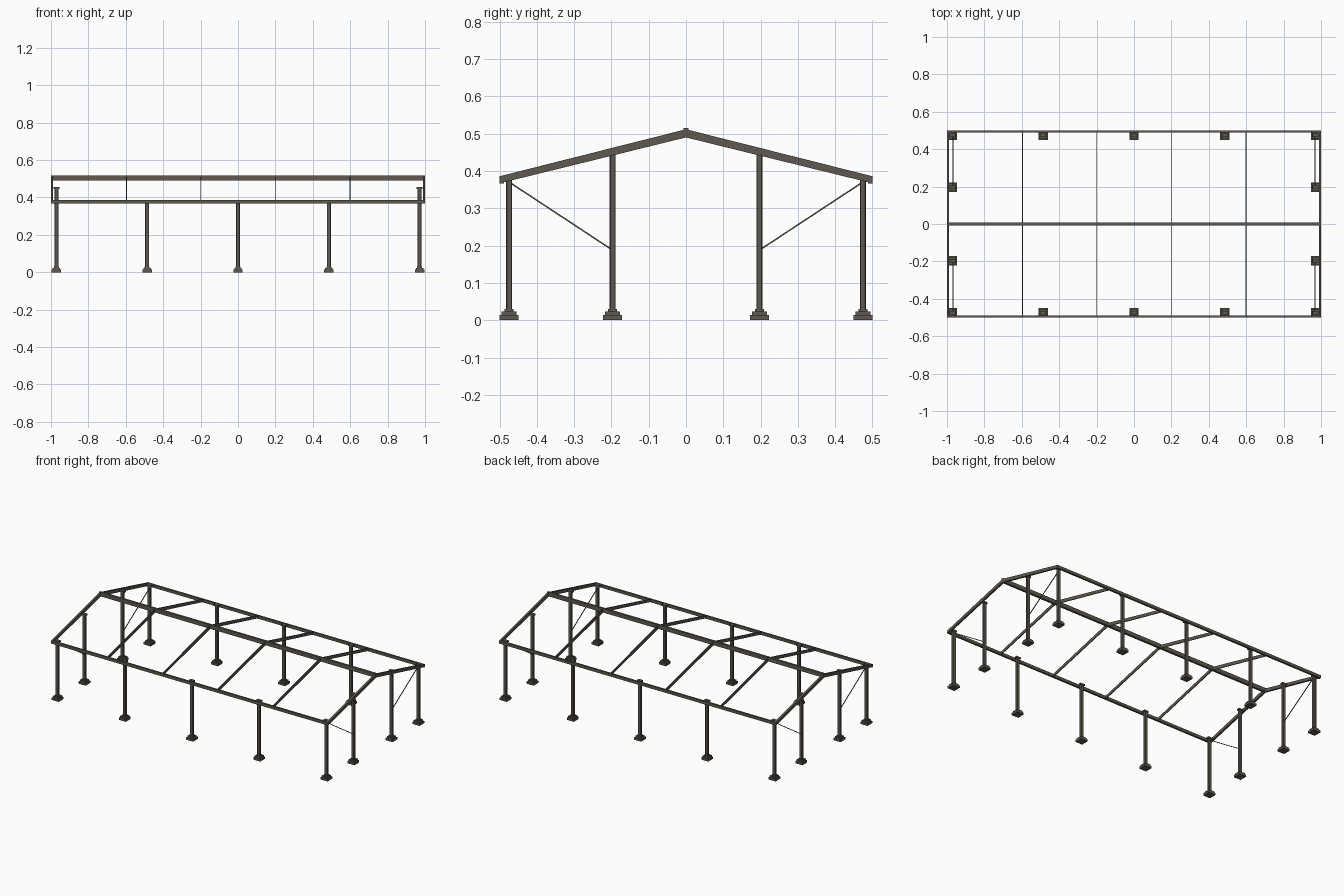
import bpy, bmesh, math
from mathutils import Vector

if "Cube" in bpy.data.objects:
    bpy.data.objects.remove(bpy.data.objects["Cube"])

steel = bpy.data.materials.new("dark weathered steel")
steel.diffuse_color = (0.112, 0.1, 0.082, 1)
steel.use_nodes = True
steel.node_tree.nodes["Principled BSDF"].inputs["Base Color"].default_value = steel.diffuse_color


def finish(name, bm):
    bmesh.ops.recalc_face_normals(bm, faces=bm.faces)
    me = bpy.data.meshes.new(name)
    bm.to_mesh(me)
    bm.free()
    me.materials.append(steel)
    ob = bpy.data.objects.new(name, me)
    bpy.context.collection.objects.link(ob)
    return ob


def prism(bm, pts, direction):
    """Extrude a closed outline along a direction."""
    d = Vector(direction)
    a = [bm.verts.new(p) for p in pts]
    b = [bm.verts.new(Vector(p) + d) for p in pts]
    bm.faces.new(a[::-1])
    bm.faces.new(b)
    n = len(a)
    for i in range(n):
        bm.faces.new((a[i], a[(i + 1) % n], b[(i + 1) % n], b[i]))


def box(bm, x0, x1, y0, y1, z0, z1):
    prism(bm, [(x0, y0, z0), (x1, y0, z0), (x1, y1, z0), (x0, y1, z0)], (0, 0, z1 - z0))


def block(bm, x, y, wx, wy, z0, z1):
    box(bm, x - wx / 2, x + wx / 2, y - wy / 2, y + wy / 2, z0, z1)


# Post with stepped footing, chamfered shaft and top plate
def post(name, x, y, top):
    bm = bmesh.new()
    block(bm, x, y, 0.05, 0.05, 0, 0.014)
    block(bm, x, y, 0.04, 0.04, 0.014, 0.024)
    block(bm, x, y, 0.027, 0.025, 0.024, 0.030)
    hx, hy, c = 0.0105, 0.008, 0.002
    outline = [(hx, c - hy), (hx, hy - c), (hx - c, hy), (c - hx, hy),
               (-hx, hy - c), (-hx, c - hy), (c - hx, -hy), (hx - c, -hy)]
    prism(bm, [(x + u, y + v, 0.03) for u, v in outline], (0, 0, top - 0.04))
    block(bm, x, y, 0.032, 0.020, top - 0.010, top)
    finish(name, bm)


PX, PY, IY = 0.971, 0.4745, 0.197
for sy, side in ((-1, "front"), (1, "back")):
    for i in range(5):
        post(f"{side}_post_{i + 1}", -PX + i * PX / 2, sy * PY, 0.387)
    for sx, end in ((-1, "left"), (1, "right")):
        post(f"{end}_{side}_gable_post", sx * PX, sy * IY, 0.455)

        # Thin diagonal brace between corner post and gable post
        a = Vector((0, sy * 0.472, 0.369))
        b = Vector((0, sy * 0.2, 0.190))
        d = b - a
        n = Vector((0, -d.z, d.y)).normalized() * 0.002
        o = Vector((sx * 0.968 - 0.002, 0, 0))
        bm = bmesh.new()
        prism(bm, [a + n + o, b + n + o, b - n + o, a - n + o], (0.004, 0, 0))
        finish(f"{end}_{side}_brace", bm)


# Gable rafters at the ends and thin rafters between
def rafter(name, x, w):
    bm = bmesh.new()
    pts = [(-0.5, 0.367), (0, 0.490), (0.5, 0.367), (0.5, 0.386), (0, 0.512), (-0.5, 0.386)]
    prism(bm, [(x - w / 2, y, z) for y, z in pts], (w, 0, 0))
    finish(name, bm)


rafter("left_gable_rafter", -0.994, 0.012)
rafter("right_gable_rafter", 0.994, 0.012)
for i, x in enumerate((-0.596, -0.199, 0.199, 0.598)):
    rafter(f"inner_rafter_{i + 1}", x, 0.005)

# Eave beams and ridge beam
for sy, side in ((-1, "front"), (1, "back")):
    bm = bmesh.new()
    y0, y1 = sorted((sy * 0.5, sy * 0.488))
    box(bm, -1, 1, y0, y1, 0.367, 0.386)
    finish(f"{side}_eave_beam", bm)
bm = bmesh.new()
box(bm, -1, 1, -0.007, 0.007, 0.490, 0.516)
finish("ridge_beam", bm)
